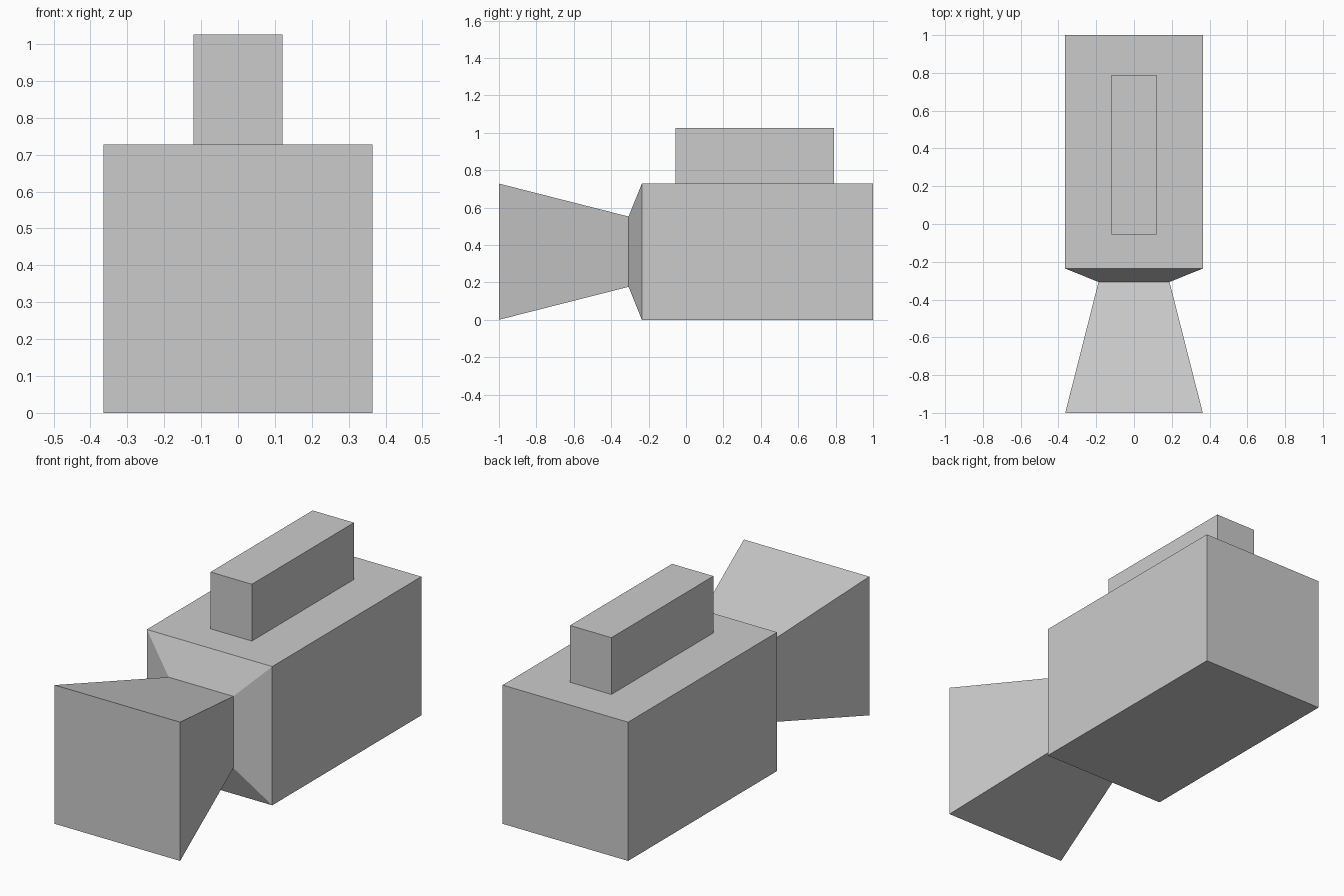
import bpy, bmesh

if "Cube" in bpy.data.objects:
    bpy.data.objects.remove(bpy.data.objects["Cube"])


def loft(name, sections):
    """Closed flat-shaded solid through rectangular sections (y, half_width, z_low, z_high)."""
    bm = bmesh.new()
    rings = []
    for y, w, z0, z1 in sections:
        rings.append([bm.verts.new(p) for p in
                      ((-w, y, z0), (w, y, z0), (w, y, z1), (-w, y, z1))])
    for a, b in zip(rings, rings[1:]):
        for i in range(4):
            j = (i + 1) % 4
            bm.faces.new((a[i], a[j], b[j], b[i]))
    bm.faces.new(rings[0])
    bm.faces.new(rings[-1])
    bmesh.ops.recalc_face_normals(bm, faces=bm.faces[:])
    mesh = bpy.data.meshes.new(name)
    bm.to_mesh(mesh)
    bm.free()
    obj = bpy.data.objects.new(name, mesh)
    bpy.context.collection.objects.link(obj)
    return obj


HALF = 0.364      # half width of body and lens mouth
TOP = 2 * HALF    # body height
MID = HALF        # height of the lens axis
NECK = 0.188      # half width of the narrow neck

# Camera body, pinched neck and flared lens hood in one skin
loft("camera_body", [
    (-1.0, HALF, 0, TOP),
    (-0.307, NECK, MID - NECK, MID + NECK),
    (-0.236, HALF, 0, TOP),
    (1.0, HALF, 0, TOP),
])

# Raised block on top of the body
loft("top_block", [
    (-0.056, 0.12, TOP, 1.026),
    (0.79, 0.12, TOP, 1.026),
])
